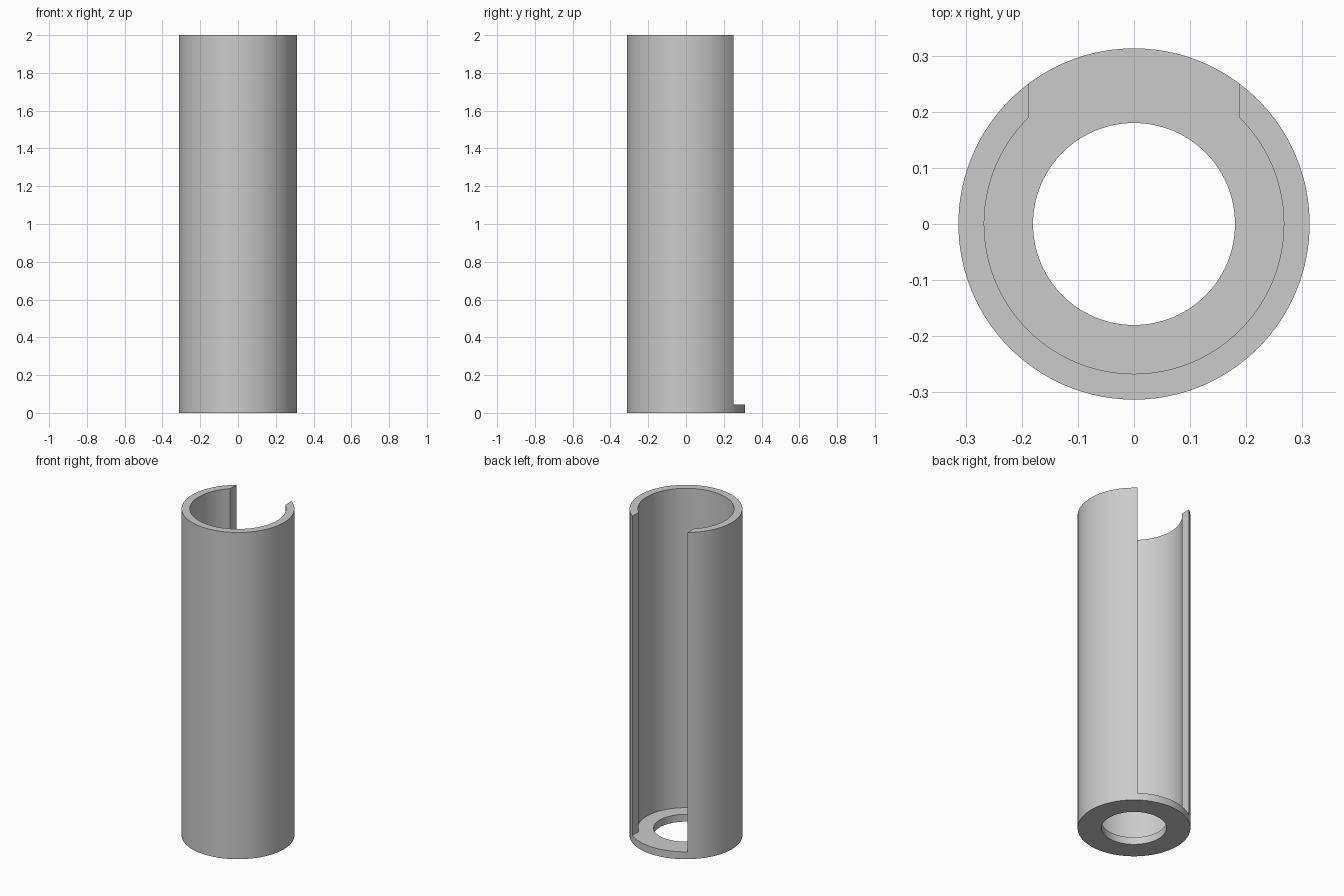
import bpy, bmesh
from math import acos, cos, sin, pi

if "Cube" in bpy.data.objects:
    bpy.data.objects.remove(bpy.data.objects["Cube"], do_unlink=True)

OUTER, INNER, HOLE = 0.313, 0.267, 0.18
SLOT, FLOOR, HEIGHT = 0.187, 0.045, 2.0
WALL_STEPS, SLOT_STEPS = 84, 32
COUNT = WALL_STEPS + SLOT_STEPS

grey = bpy.data.materials.new("plain grey")
grey.use_nodes = True
colour = (0.6, 0.6, 0.6, 1)
grey.diffuse_color = colour
grey.node_tree.nodes["Principled BSDF"].inputs["Base Color"].default_value = colour

bm = bmesh.new()


def ring(radius, z, count=COUNT):
    """Points round the tube: first along the wall, then across the slot."""
    edge = acos(SLOT / max(radius, INNER))   # angle of the slot's +x side
    verts = []
    for i in range(count):
        if i <= WALL_STEPS:
            a = pi - edge + (pi + 2 * edge) * i / WALL_STEPS
        else:
            a = edge + (pi - 2 * edge) * (i - WALL_STEPS) / SLOT_STEPS
        verts.append(bm.verts.new((radius * cos(a), radius * sin(a), z)))
    return verts


def strip(a, b, start=0, end=COUNT):
    for i in range(start, end):
        j = (i + 1) % COUNT
        bm.faces.new((a[i], a[j], b[j], b[i]))


# Base washer
outer_bottom, outer_floor = ring(OUTER, 0), ring(OUTER, FLOOR)
hole_bottom, hole_floor = ring(HOLE, 0), ring(HOLE, FLOOR)
inner_floor = ring(INNER, FLOOR)
strip(outer_bottom, outer_floor)
strip(hole_bottom, outer_bottom)
strip(hole_floor, hole_bottom)
strip(inner_floor, hole_floor)
strip(outer_floor, inner_floor, WALL_STEPS, COUNT)

# Slotted wall
outer_top = ring(OUTER, HEIGHT, WALL_STEPS + 1)
inner_top = ring(INNER, HEIGHT, WALL_STEPS + 1)
strip(outer_floor, outer_top, 0, WALL_STEPS)
strip(outer_top, inner_top, 0, WALL_STEPS)
strip(inner_top, inner_floor, 0, WALL_STEPS)
for i in (0, WALL_STEPS):
    bm.faces.new((outer_floor[i], outer_top[i], inner_top[i], inner_floor[i]))

bmesh.ops.recalc_face_normals(bm, faces=bm.faces)
mesh = bpy.data.meshes.new("slotted_tube")
bm.to_mesh(mesh)
bm.free()
mesh.materials.append(grey)
tube = bpy.data.objects.new("slotted_tube", mesh)
bpy.context.collection.objects.link(tube)

# Smooth curved walls, sharp rims
bpy.ops.object.select_all(action='DESELECT')
tube.select_set(True)
bpy.context.view_layer.objects.active = tube
bpy.ops.object.shade_smooth_by_angle(angle=pi / 6)
